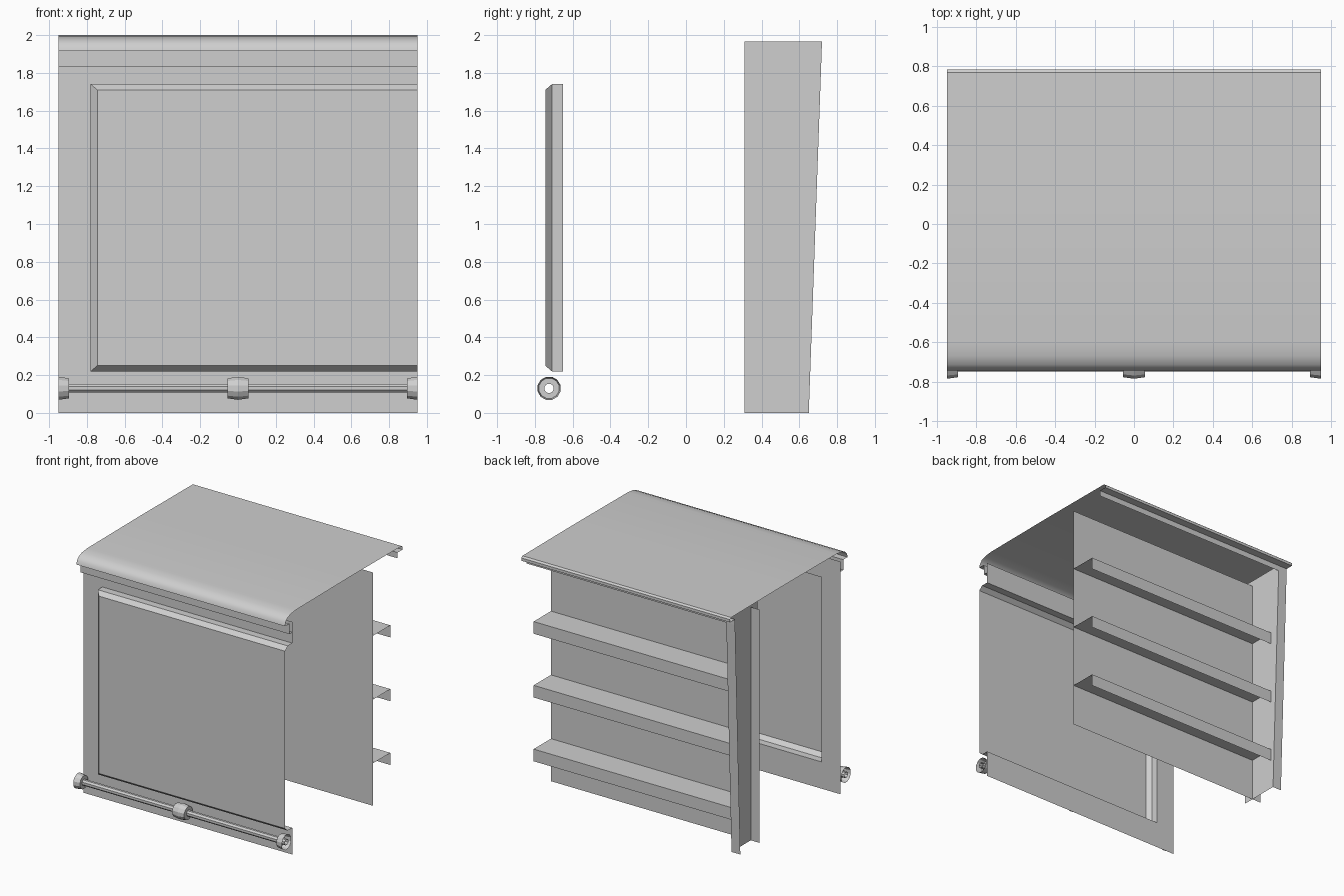
import bpy
import bmesh
import math

cube = bpy.data.objects.get("Cube")
if cube:
    bpy.data.objects.remove(cube, do_unlink=True)

grey = bpy.data.materials.new("light_grey")
grey.use_nodes = True
colour = (0.62, 0.62, 0.62, 1)
grey.diffuse_color = colour
grey.node_tree.nodes["Principled BSDF"].inputs["Base Color"].default_value = colour

HALF = 0.95       # half the length of the module
PLATE_X = -0.87   # inner end of the shelf bays


def finish(name, bm, smooth=None):
    mesh = bpy.data.meshes.new(name)
    bm.to_mesh(mesh)
    bm.free()
    mesh.materials.append(grey)
    obj = bpy.data.objects.new(name, mesh)
    bpy.context.collection.objects.link(obj)
    if smooth:
        bpy.ops.object.select_all(action='DESELECT')
        obj.select_set(True)
        bpy.context.view_layer.objects.active = obj
        bpy.ops.object.shade_smooth_by_angle(angle=math.radians(smooth))
    return obj


def bridge(bm, loops, closed=False):
    rows = [[bm.verts.new(p) for p in loop] for loop in loops]
    n = len(rows[0])
    for a, b in zip(rows, rows[1:]):
        for i in range(n if closed else n - 1):
            j = (i + 1) % n
            bm.faces.new((a[i], a[j], b[j], b[i]))
    return rows


def sheet(name, profile, x0=-HALF, x1=HALF, smooth=None):
    """Folded sheet: a (y, z) profile swept along x."""
    bm = bmesh.new()
    bridge(bm, [[(x, y, z) for y, z in profile] for x in (x0, x1)])
    return finish(name, bm, smooth)


def lathe(name, profile, sides):
    """Round part about the rail axis from (x, radius) pairs."""
    bm = bmesh.new()
    turns = [math.tau * (i + 0.5) / sides for i in range(sides)]
    bridge(bm, [[(x, -0.725 + r * math.cos(t), 0.13 + r * math.sin(t))
                 for t in turns] for x, r in profile], closed=True)
    bmesh.ops.recalc_face_normals(bm, faces=bm.faces[:])
    return finish(name, bm)


# Roof with rounded front nose, folded back lip and hanging strips
sheet("roof", [(0.72, 1.915), (0.72, 1.962), (0.785, 1.962), (0.785, 1.985),
               (0.77, 1.997), (0.1, 2.0), (-0.6, 1.996), (-0.67, 1.988),
               (-0.715, 1.97), (-0.738, 1.945), (-0.745, 1.915),
               (-0.69, 1.915), (-0.69, 1.83), (-0.65, 1.83)], smooth=35)

# Front wall with raised, chamfered panel open at the left end
bm = bmesh.new()
levels = [(-HALF, 0, 1.915, -0.65), (-0.78, 0.22, 1.74, -0.65),
          (-0.78, 0.22, 1.74, -0.71), (-0.745, 0.25, 1.71, -0.745)]
rows = bridge(bm, [[(HALF, y, hi), (x, y, hi), (x, y, lo), (HALF, y, lo)]
                   for x, lo, hi, y in levels])
bm.faces.new(rows[-1])
finish("front_wall", bm)

# Back panel and shelves with turned-down lips
sheet("back_panel", [(0.40, 0), (0.40, 1.92)])
for i in range(3):
    z = 0.35 + 0.525 * i
    sheet(f"shelf_{i + 1}", [(0.625, z - 0.1), (0.625, z), (0.40, z)], PLATE_X)

# Tapered end plate with outer flange
bm = bmesh.new()
bridge(bm, [[(PLATE_X, 0.31, 0), (PLATE_X, 0.65, 0), (-HALF, 0.65, 0)],
            [(PLATE_X, 0.31, 1.965), (PLATE_X, 0.72, 1.965), (-HALF, 0.72, 1.965)]])
finish("end_plate", bm)

# Rail with flared collars
lathe("rail", [(-HALF, 0.025), (HALF, 0.025)], 8)
lathe("middle_collar", [(-0.055, 0.025), (-0.055, 0.055), (0, 0.063),
                        (0.055, 0.055), (0.055, 0.025)], 12)
for side, name in ((1, "left_collar"), (-1, "right_collar")):
    lathe(name, [(side * 0.895, 0.025), (side * 0.895, 0.055), (side * HALF, 0.063)], 12)
